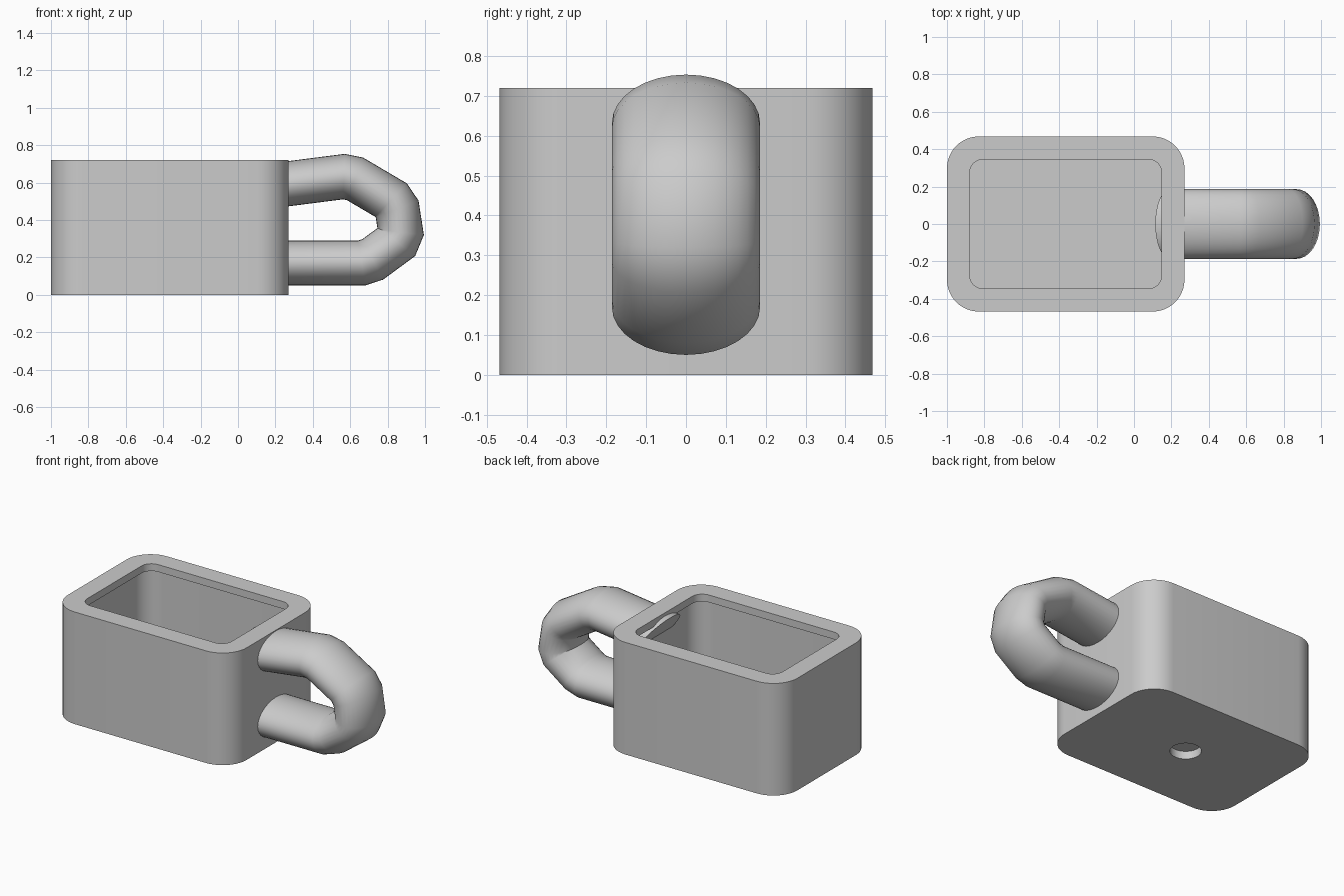
import bpy, bmesh
from math import cos, sin, pi, radians
from mathutils import Vector

cube = bpy.data.objects.get("Cube")
if cube:
    bpy.data.objects.remove(cube, do_unlink=True)

grey = bpy.data.materials.new("plain grey")
grey.use_nodes = True
color = (0.6, 0.6, 0.6, 1)
grey.diffuse_color = color
grey.node_tree.nodes["Principled BSDF"].inputs["Base Color"].default_value = color


def rounded_loop(cx, hx, hy, r, z, seg=10):
    """Rounded rectangle loop with the same vertex count for any size."""
    pts = []
    for quarter, (sx, sy) in enumerate([(1, 1), (-1, 1), (-1, -1), (1, -1)]):
        for i in range(seg + 1):
            a = (quarter + i / seg) * pi / 2
            pts.append(Vector((cx + sx * (hx - r) + r * cos(a),
                               sy * (hy - r) + r * sin(a), z)))
    return pts


def loft(name, loops, smooth_angle):
    """Skin a series of equal loops and cap both ends."""
    bm = bmesh.new()
    rings = [[bm.verts.new(p) for p in loop] for loop in loops]
    n = len(rings[0])
    for a, b in zip(rings, rings[1:]):
        for i in range(n):
            j = (i + 1) % n
            bm.faces.new((a[i], a[j], b[j], b[i]))
    bm.faces.new(rings[0])
    bm.faces.new(rings[-1])
    bmesh.ops.recalc_face_normals(bm, faces=bm.faces)
    mesh = bpy.data.meshes.new(name)
    bm.to_mesh(mesh)
    bm.free()
    mesh.materials.append(grey)
    obj = bpy.data.objects.new(name, mesh)
    bpy.context.collection.objects.link(obj)
    bpy.ops.object.select_all(action="DESELECT")
    obj.select_set(True)
    bpy.context.view_layer.objects.active = obj
    bpy.ops.object.shade_smooth_by_angle(angle=radians(smooth_angle))


# Vessel: blind drain hole, outer wall, rim, overhanging lip, cavity and floor
centre = -0.365
sections = [
    (centre - 0.02, 0.09, 0.09, 0.0895, 0.05),
    (centre - 0.02, 0.09, 0.09, 0.0895, 0),
    (centre, 0.635, 0.468, 0.17, 0),
    (centre, 0.635, 0.468, 0.17, 0.72),
    (centre, 0.513, 0.345, 0.07, 0.72),
    (centre, 0.513, 0.345, 0.07, 0.673),
    (centre, 0.585, 0.418, 0.12, 0.673),
    (centre, 0.585, 0.418, 0.12, 0.06),
]
loft("vessel_body", [rounded_loop(*s) for s in sections], 35)

# Handle path: straight runs with a short chamfer at every bend
corners = [Vector((x, 0, z)) for x, z in [
    (0.192, 0.584), (0.598, 0.636), (0.846, 0.49),
    (0.875, 0.303), (0.694, 0.17), (0.23, 0.17)]]
chamfer = 0.032
path = [corners[0]]
for before, p, after in zip(corners, corners[1:], corners[2:]):
    path += [p + (q - p).normalized() * chamfer for q in (before, after)]
path.append(corners[-1])

# Handle: flattened oval tube mitred along the path
half_width, half_height, sides = 0.186, 0.12, 32
across = Vector((0, 1, 0))
loops = []
for k, p in enumerate(path):
    d_in = (p - path[max(k - 1, 0)]).normalized()
    d_out = (path[min(k + 1, len(path) - 1)] - p).normalized()
    if k == 0:
        # the upper end is cut on a slant inside the wall
        d_in = Vector((0.45, 0, 0.89))
    elif k == len(path) - 1:
        d_out = d_in
    tangent = (d_in + d_out).normalized()
    up = tangent.cross(across)
    stretch = half_height / tangent.dot(d_out)
    loops.append([p + across * half_width * cos(2 * pi * i / sides)
                  + up * stretch * sin(2 * pi * i / sides) for i in range(sides)])
loft("handle", loops, 60)
